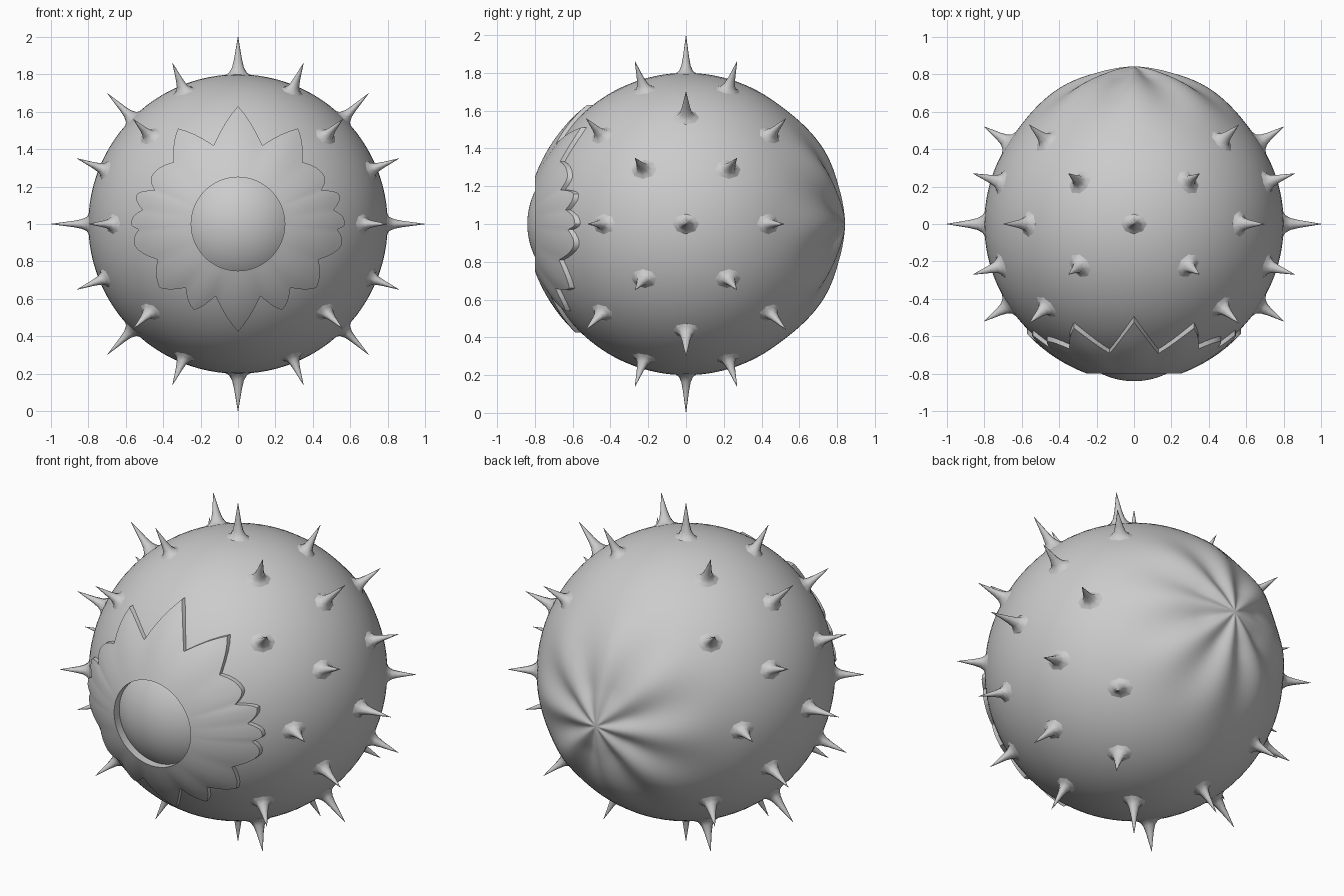
import bpy, bmesh, math
from mathutils import Vector, Matrix

if "Cube" in bpy.data.objects:
    bpy.data.objects.remove(bpy.data.objects["Cube"])

C = Vector((0, 0, 1))


def finish(bm, name, angle=40):
    bmesh.ops.recalc_face_normals(bm, faces=bm.faces)
    me = bpy.data.meshes.new(name)
    bm.to_mesh(me)
    bm.free()
    ob = bpy.data.objects.new(name, me)
    bpy.context.collection.objects.link(ob)
    bpy.ops.object.select_all(action='DESELECT')
    ob.select_set(True)
    bpy.context.view_layer.objects.active = ob
    bpy.ops.object.shade_smooth_by_angle(angle=math.radians(angle))
    return ob


def loft(bm, rings):
    """Bridge closed rings of equal vertex count."""
    vs = [[bm.verts.new(p) for p in ring] for ring in rings]
    for a, b in zip(vs, vs[1:]):
        for i in range(len(a)):
            j = (i + 1) % len(a)
            bm.faces.new((a[i], a[j], b[j], b[i]))
    return vs


def step(a, b, x):
    t = max(0, min(1, (x - a) / (b - a)))
    return t * t * (3 - 2 * t)


# Round body: poles on the y axis, folds gathered to a point at the back, eye socket in front
bm = bmesh.new()
bmesh.ops.create_uvsphere(bm, u_segments=96, v_segments=64, radius=1,
                          matrix=Matrix.Rotation(-math.pi / 2, 4, 'X'))
for v in bm.verts:
    d = v.co.normalized()
    a = math.acos(max(-1, min(1, d.y)))
    phi = math.atan2(d.x, d.z)
    fold = 0.018 + 0.014 * math.cos(8 * phi) * min(1, a / 0.25)
    r = 0.8 + (1 - step(0.4, 0.95, a)) * fold + 0.025 * max(0, 1 - a / 0.25)
    r -= 0.07 * (1 - step(0.33, 0.40, math.pi - a))
    v.co = d * r + C
finish(bm, "body")

# Front eye: shallow dome
bm = bmesh.new()
N = 64
rings = []
for k in range(1, 13):
    r = 0.262 * k / 12
    y = -0.44 - math.sqrt(0.16 - r * r)
    rings.append([C + Vector((r * math.sin(2 * math.pi * i / N), y,
                              r * math.cos(2 * math.pi * i / N))) for i in range(N)])
vs = loft(bm, rings)
tip = bm.verts.new((0, -0.84, 1))
for i in range(N):
    bm.faces.new((tip, vs[0][i], vs[0][(i + 1) % N]))
finish(bm, "eye")

# Leafy collar: jagged outline (x, z from the eye centre), mirrored, wrapped on the sphere
half = [(0, .63), (.13, .42), (.32, .51), (.345, .33), (.46, .26), (.445, .18),
        (.54, .16), (.51, .075), (.57, .01), (.53, -.03), (.55, -.12), (.43, -.19),
        (.42, -.34), (.28, -.34), (.235, -.46), (.12, -.385), (0, -.575)]
pts = half + [(-x, z) for x, z in reversed(half[1:-1])]
outline = []
for i, p in enumerate(pts):
    q = pts[(i + 1) % len(pts)]
    for k in range(4):
        t = k / 4
        bow = 1 + 0.03 * math.sin(math.pi * t)
        outline.append(((p[0] + (q[0] - p[0]) * t) * bow, (p[1] + (q[1] - p[1]) * t) * bow))


def wrap(x, z, f, R):
    m = math.hypot(x, z)
    r = 0.25 + (m - 0.25) * f
    return C + Vector((x / m * r, -math.sqrt(R * R - r * r), z / m * r))


rings = [[wrap(x, z, 0, 0.775) for x, z in outline]]
for k in range(9):
    f = k / 8
    rings.append([wrap(x, z, f, 0.838 - 0.018 * f) for x, z in outline])
rings.append([wrap(x, z, 1, 0.79) for x, z in outline])
bm = bmesh.new()
loft(bm, rings)
finish(bm, "leaf_collar", 35)

# Spikes: flared cones pointing outwards, mirrored over the axes
profile = [(.085, .788), (.048, .808), (.032, .835), (.021, .88), (.011, .94), (.001, 1.0)]
seeds = [(1, 0, 0), (0, 0, 1), (.70, 0, .70), (.86, .27, .35), (.35, .27, .86),
         (.80, .52, 0), (.56, .53, .56)]
dirs = {(sx * x + 0.0, sy * y + 0.0, sz * z + 0.0) for x, y, z in seeds
        for sx in (1, -1) for sy in (1, -1) for sz in (1, -1)}
bm = bmesh.new()
for d in sorted(dirs):
    d = Vector(d)
    L = d.length
    rot = d.to_track_quat('Z', 'Y')
    rings = []
    for r, h in profile:
        h = 0.8 + (h - 0.8) * (L - 0.8) / 0.2
        rings.append([C + rot @ Vector((r * math.cos(math.pi * i / 4),
                                        r * 0.8 * math.sin(math.pi * i / 4), h))
                      for i in range(8)])
    loft(bm, rings)
finish(bm, "spikes", 60)
